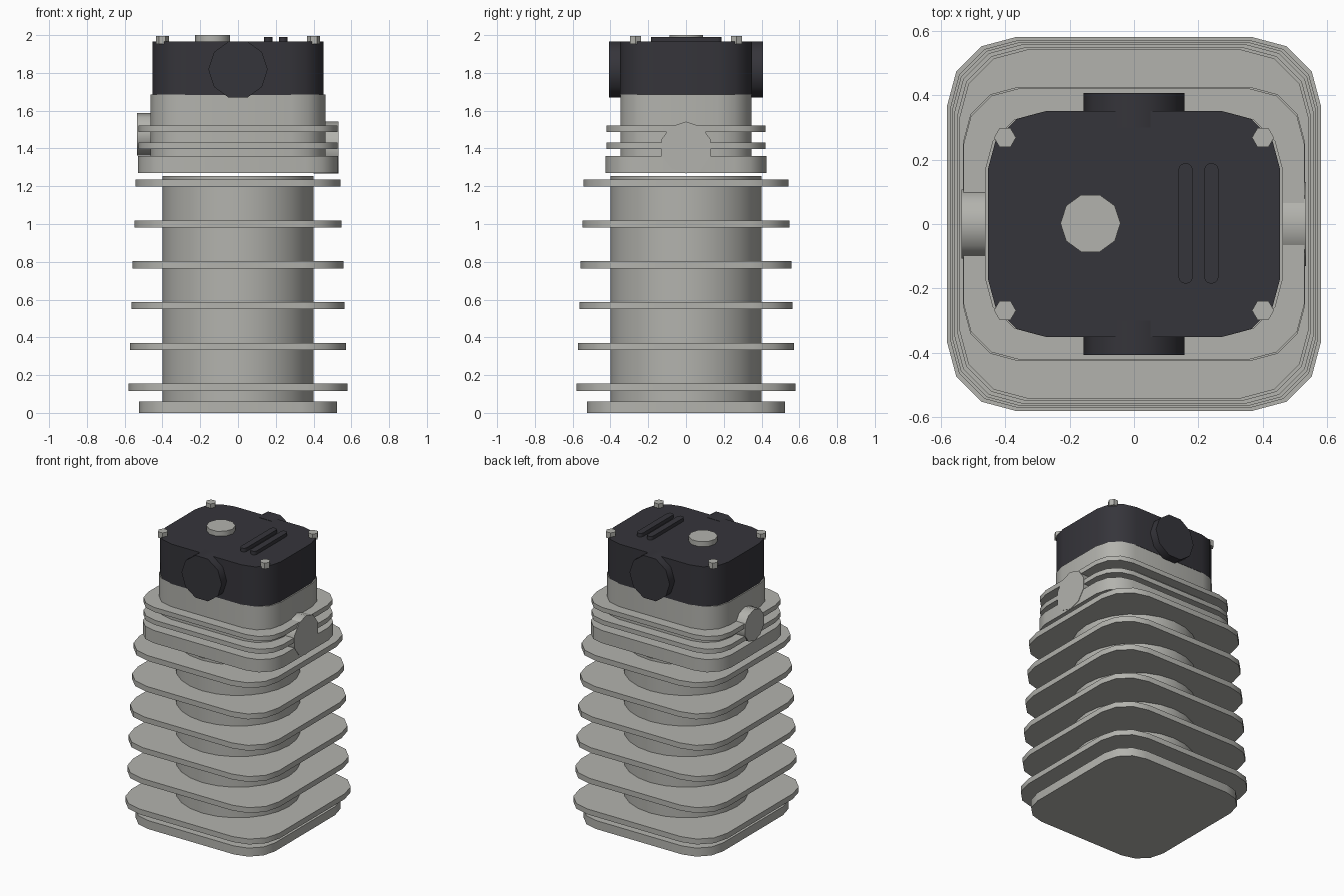
import bpy, bmesh, math
from mathutils import Matrix

if "Cube" in bpy.data.objects:
    bpy.data.objects.remove(bpy.data.objects["Cube"])


def material(name, rgb):
    m = bpy.data.materials.new(name)
    m.diffuse_color = (*rgb, 1)
    m.use_nodes = True
    m.node_tree.nodes["Principled BSDF"].inputs["Base Color"].default_value = m.diffuse_color
    return m


METAL = material("cast aluminium grey", (0.45, 0.45, 0.42))
DARK = material("dark cover", (0.036, 0.035, 0.043))


def extrude(name, outline, z0, z1, mat, matrix=Matrix(), smooth=40):
    """Closed prism from a 2D outline, smooth on its rounded corners."""
    bm = bmesh.new()
    low = [bm.verts.new((x, y, z0)) for x, y in outline]
    top = [bm.verts.new((x, y, z1)) for x, y in outline]
    bm.faces.new(low)
    bm.faces.new(top)
    n = len(low)
    for i in range(n):
        j = (i + 1) % n
        bm.faces.new((low[i], low[j], top[j], top[i]))
    bmesh.ops.transform(bm, matrix=matrix, verts=bm.verts)
    bmesh.ops.recalc_face_normals(bm, faces=bm.faces)
    mesh = bpy.data.meshes.new(name)
    bm.to_mesh(mesh)
    bm.free()
    mesh.materials.append(mat)
    ob = bpy.data.objects.new(name, mesh)
    bpy.context.collection.objects.link(ob)
    if smooth:
        bpy.ops.object.select_all(action='DESELECT')
        ob.select_set(True)
        bpy.context.view_layer.objects.active = ob
        bpy.ops.object.shade_smooth_by_angle(angle=math.radians(smooth))
    return ob


def rounded(hx, hy, r, seg=3, cx=0, cy=0):
    pts = []
    for q, (sx, sy) in enumerate(((1, 1), (-1, 1), (-1, -1), (1, -1))):
        for i in range(seg + 1):
            a = math.pi / 2 * (q + i / seg)
            pts.append((cx + sx * (hx - r) + r * math.cos(a),
                        cy + sy * (hy - r) + r * math.sin(a)))
    return pts


def circle(r, n, cx=0, cy=0, turn=0):
    return [(cx + r * math.cos(turn + 2 * math.pi * i / n),
             cy + r * math.sin(turn + 2 * math.pi * i / n)) for i in range(n)]


# Cylinder barrel with base flange and tapering cooling fins
extrude("base_flange", rounded(0.525, 0.525, 0.19), 0, 0.06, METAL)
extrude("cylinder_barrel", circle(0.4, 24), 0.03, 1.253, METAL)
for i, half in enumerate((0.58, 0.571, 0.565, 0.558, 0.549, 0.542)):
    z = 0.136 + i * 0.2162
    extrude(f"barrel_fin_{i + 1}", rounded(half, half, 0.215),
            z - 0.019, z + 0.019, METAL)

# Cylinder head with its flange and two fins
extrude("head_flange", rounded(0.53, 0.425, 0.17), 1.27, 1.36, METAL)
extrude("head_body", rounded(0.462, 0.348, 0.18), 1.30, 1.685, METAL)
for i, z in enumerate((1.398, 1.488)):
    extrude(f"head_fin_{i + 1}", rounded(0.528, 0.42, 0.17), z, z + 0.033, METAL)

# Ports on the two ends of the head
along_x = Matrix.Rotation(math.pi / 2, 4, 'Y')
extrude("exhaust_port", circle(0.137, 10, turn=math.pi), 0.40, 0.533, METAL,
        Matrix.Translation((0, 0, 1.405)) @ along_x)
extrude("intake_port", circle(0.112, 10, turn=math.pi), -0.535, -0.40, METAL,
        Matrix.Translation((0, 0, 1.475)) @ along_x)

# Dark rocker cover with round caps front and back
extrude("rocker_cover", rounded(0.453, 0.35, 0.18), 1.683, 1.965, DARK)
along_y = Matrix.Rotation(math.pi / 2, 4, 'X')
for side, s in (("front", 1), ("back", -1)):
    extrude(f"{side}_cap", circle(0.157, 10), s * 0.30, s * 0.407, DARK,
            Matrix.Translation((0, 0, 1.818)) @ along_y)

# Filler plug and raised ribs on top
extrude("filler_plug", circle(0.093, 10, -0.135, 0.002), 1.95, 2.0, METAL)
for i, x in enumerate((0.16, 0.24)):
    extrude(f"cover_rib_{i + 1}", rounded(0.0225, 0.187, 0.022, 3, x, 0.002),
            1.95, 1.99, DARK)

# Hex bolts at the four cover corners
for sx in (-1, 1):
    for sy in (-1, 1):
        side = ("back" if sy > 0 else "front") + ("_right" if sx > 0 else "_left")
        extrude(f"{side}_bolt", circle(0.034, 6, sx * 0.4, sy * 0.268),
                1.953, 1.995, METAL, smooth=0)
